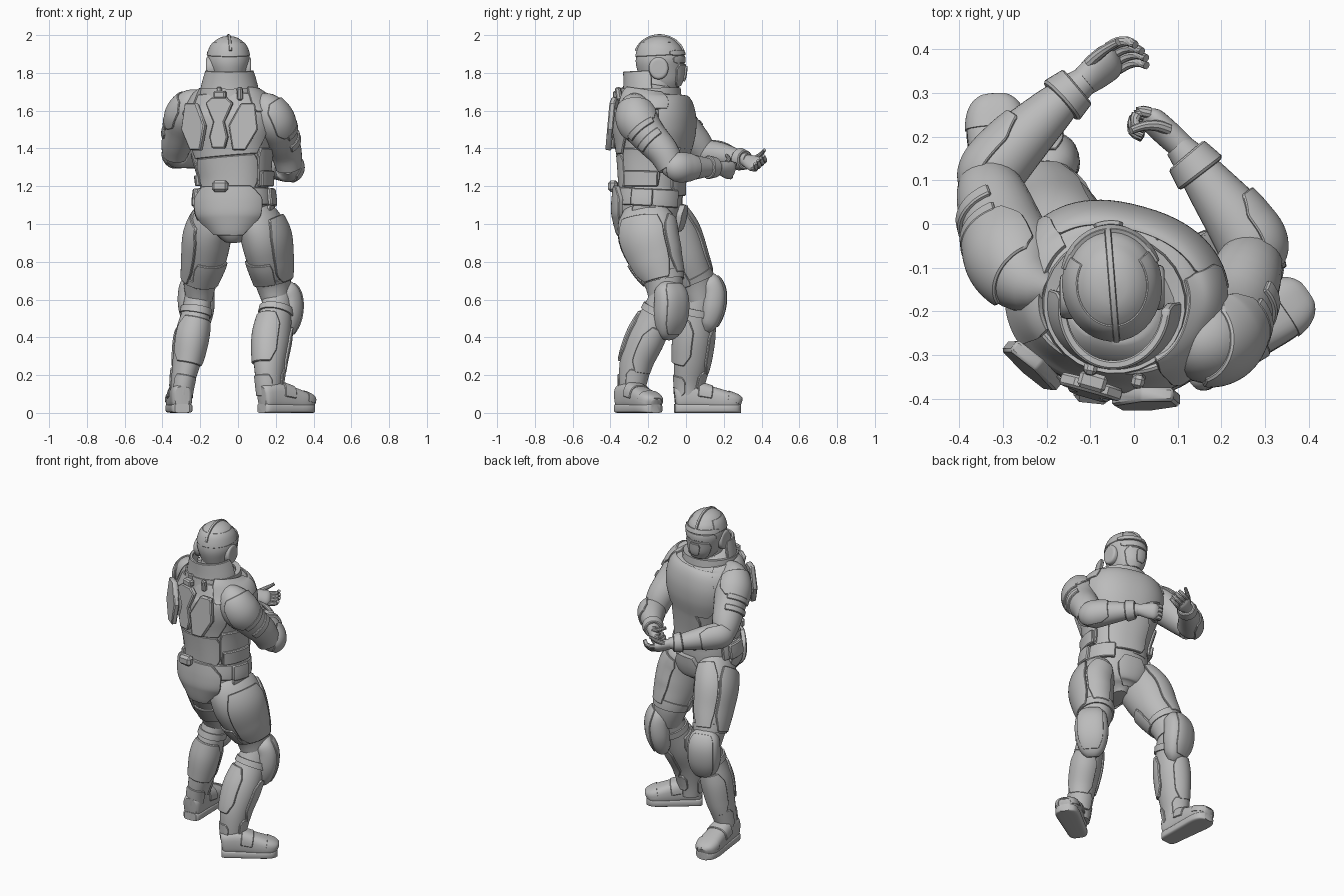
import bpy, bmesh, math
from mathutils import Vector, Matrix

cube = bpy.data.objects.get("Cube")
if cube:
    bpy.data.objects.remove(cube)

grey = bpy.data.materials.new("armour_grey")
grey.use_nodes = True
grey.diffuse_color = (0.5, 0.5, 0.5, 1)
grey.node_tree.nodes["Principled BSDF"].inputs["Base Color"].default_value = (0.5, 0.5, 0.5, 1)
parts = []


def finish(name, bm, thick=0, bevel=0):
    """Turn a bmesh into a named object with optional thickness and bevel."""
    mesh = bpy.data.meshes.new(name)
    bm.to_mesh(mesh)
    bm.free()
    mesh.materials.append(grey)
    obj = bpy.data.objects.new(name, mesh)
    bpy.context.collection.objects.link(obj)
    if thick:
        mod = obj.modifiers.new("thickness", "SOLIDIFY")
        mod.thickness, mod.offset = thick, -1
    if bevel:
        mod = obj.modifiers.new("bevel", "BEVEL")
        mod.width, mod.segments, mod.limit_method = bevel, 1, "ANGLE"
        mod.angle_limit = math.radians(50)
    parts.append(obj)


def sample(path, t):
    """Smooth point on a path of (x, y, z, half width, half depth)."""
    f = min(max(t, 0), 1) * (len(path) - 1)
    i = min(int(f), len(path) - 2)
    u = f - i
    a, b, c, d = (path[min(max(k, 0), len(path) - 1)] for k in range(i - 1, i + 3))
    return [0.5 * (2 * q + (r - p) * u + (2 * p - 5 * q + 4 * r - s) * u * u
                   + (3 * q - p - 3 * r + s) * u ** 3) for p, q, r, s in zip(a, b, c, d)]


def loft(name, path, fwd, span=(0, 1), arc=(0, 360), grow=0.0, thick=0.0, cut=0.0,
         power=2.0, rows=20, cols=28, bevel=0.0):
    """Skin a path with ellipses; with an arc it becomes a plate with cut corners."""
    bm = bmesh.new()
    rings = []
    a0, a1 = arc
    closed = a1 - a0 >= 360
    for i in range(rows + 1):
        k = i / rows
        t = span[0] + (span[1] - span[0]) * k
        x, y, z, rs, rf = sample(path, t)
        d = Vector(sample(path, t + .02)[:3]) - Vector(sample(path, t - .02)[:3])
        d.normalize()
        f = Vector(fwd)
        f = (f - d * f.dot(d)).normalized()
        s = f.cross(d)
        edge = max(0, 1 - min(k, 1 - k) / 0.22) * cut * (a1 - a0) / 2
        ring = []
        for j in range(cols if closed else cols + 1):
            ang = math.radians(a0 + edge + (a1 - a0 - 2 * edge) * j / cols)
            c, n = math.cos(ang), math.sin(ang)
            c = math.copysign(abs(c) ** (2 / power), c)
            n = math.copysign(abs(n) ** (2 / power), n)
            rim = s * c * (max(rs, .002) + grow) + f * n * (max(rf, .002) + grow)
            ring.append(bm.verts.new(Vector((x, y, z)) + rim))
        rings.append(ring)
    for low, high in zip(rings, rings[1:]):
        for j in range(cols):
            m = (j + 1) % len(low)
            bm.faces.new((low[j], low[m], high[m], high[j]))
    if closed and not thick:
        bm.faces.new(rings[0][::-1])
        bm.faces.new(rings[-1])
    finish(name, bm, thick, bevel)


def panel(name, centre, outline, yaw, thick, tilt=0, bevel=.006):
    """Flat plate: outline in (across, up), turned about the vertical."""
    bm = bmesh.new()
    face = bm.faces.new([bm.verts.new((u, -thick / 2, v)) for u, v in outline])
    out = bmesh.ops.extrude_face_region(bm, geom=[face])["geom"]
    bmesh.ops.translate(bm, vec=(0, thick, 0), verts=[g for g in out if isinstance(g, bmesh.types.BMVert)])
    bmesh.ops.recalc_face_normals(bm, faces=bm.faces)
    spin = Matrix.Rotation(math.radians(yaw), 4, "Z") @ Matrix.Rotation(math.radians(tilt), 4, "X")
    bm.transform(Matrix.Translation(centre) @ spin)
    finish(name, bm, 0, bevel)


def block(name, centre, size, yaw=0, tilt=0, bevel=.008):
    w, h = size[0] / 2, size[2] / 2
    panel(name, centre, [(-w, -h), (w, -h), (w, h), (-w, h)], yaw, size[1], tilt, bevel)


# Torso
chest_fwd = (.27, .96, 0)
torso = [(-.02, -.18, 1.14, .175, .16), (-.02, -.18, 1.25, .18, .165), (-.03, -.175, 1.38, .205, .18),
         (-.035, -.17, 1.5, .235, .2), (-.04, -.17, 1.6, .232, .193), (-.045, -.178, 1.68, .185, .15),
         (-.045, -.17, 1.74, .1, .1)]
loft("torso", torso, chest_fwd, power=2.3, rows=30, cols=40)
loft("chest_plate", torso, chest_fwd, (.36, .82), (22, 158), .016, .03, .3, 2.3, bevel=.005)
loft("abdomen_plate", torso, chest_fwd, (.02, .37), (55, 125), .014, .025, .3, 2.3, bevel=.005)
loft("back_plate", torso, chest_fwd, (.3, .85), (205, 335), .012, .025, .2, 2.3, bevel=.005)
loft("lower_back_plate", torso, chest_fwd, (.08, .3), (215, 325), .012, .02, .15, 2.3, bevel=.004)
for side, low, high in (("left", -35, 28), ("right", 152, 215)):
    loft(side + "_rib_plate", torso, chest_fwd, (.1, .34), (low, high), .014, .025, .1, 2.3, bevel=.005)
    loft(side + "_shoulder_strap", torso, chest_fwd, (.66, .9), (low - 12, high + 12), .022, .03, .1, 2.3, bevel=.005)
    loft(side + "_rib_pouch", torso, chest_fwd, (.1, .19), (low + 5, high - 5), .03, .03, 0, 2.3, 4, 10, bevel=.005)

# Collar and neck
collar = [(-.045, -.185, 1.62, .16, .155), (-.045, -.185, 1.72, .148, .143), (-.045, -.19, 1.815, .122, .138)]
loft("collar_back", collar, (.1, 1, 0), (0, 1), (172, 368), .005, .02, .06, bevel=.004)
loft("collar_ring", collar, (.1, 1, 0), (.1, .5), (0, 360), .014, .03)
loft("neck", [(-.045, -.17, 1.62, .1, .1), (-.045, -.15, 1.8, .08, .085)], chest_fwd, rows=4)
for k in (-1, 1):
    block("collar_clip", (-.045 + k * .055, -.345 - k * .012, 1.69), (.03, .03, .07), -12, k * 8)
    block("chest_clip", (.005 + k * .05, -.015 - k * .012, 1.65), (.018, .03, .06), -15, 25)

# Helmet
head_fwd = (-.08, 1, 0)
head = [(-.045, -.11, 1.7, .05, .07), (-.045, -.12, 1.75, .08, .105), (-.048, -.13, 1.81, .1, .122),
        (-.05, -.137, 1.87, .113, .13), (-.05, -.14, 1.93, .1, .115), (-.05, -.14, 1.967, .074, .086),
        (-.05, -.14, 1.988, .042, .05), (-.05, -.14, 1.996, .004, .004)]
loft("helmet", head, head_fwd, rows=35, cols=40)
loft("helmet_shell", head, head_fwd, (.48, .7), (-215, 35), .004, .012, 0, bevel=.002)
loft("visor", head, head_fwd, (.35, .46), (28, 152), .004, .012, .15, bevel=.003)
loft("brow_ridge", head, head_fwd, (.47, .54), (20, 160), .01, .02, .2, bevel=.004)
loft("jaw_mask", head, head_fwd, (.04, .33), (35, 145), .008, .015, .2, bevel=.004)
loft("breather", head, head_fwd, (.1, .3), (72, 108), .018, .02, .3, bevel=.004)
crest = []
for i in range(9):
    turn = math.radians(15 + i * 18)
    reach = math.cos(turn) * .128
    crest.append((-.05 - reach * .08, -.14 + reach, 1.87 + math.sin(turn) * .121, .014, .008))
loft("helmet_crest", crest, (1, .08, 0), power=4, cols=12)
for k in (-1, 1):
    ear = [(-.05 + k * r, -.155 + k * .01, 1.825, w, w * 1.15) for r, w in
           ((.07, .05), (.105, .052), (.118, .045), (.12, .03))]
    loft("ear_cup", ear, (0, 0, 1), rows=9)

# Back unit
wing = [(-.055, -.13), (.015, -.13), (.08, -.02), (.065, .12), (-.01, .12), (-.075, .0)]
panel("left_back_fin", (.025, -.4, 1.52), wing, 0, .032, -5)
panel("right_back_fin", (-.23, -.325, 1.52), [(-u, v) for u, v in wing], -38, .032, -5)
panel("spine_plate", (-.1, -.378, 1.52), [(-.035, -.12), (.035, -.12), (.05, -.06), (.03, .02), (.075, .12),
      (.04, .15), (-.04, .15), (-.075, .12), (-.03, .02), (-.05, -.06)], -16, .03, -3)
block("spine_clip", (-.095, -.36, 1.685), (.065, .04, .04), -16)

# Pelvis, belt and guards
hips = [(-.02, -.19, .91, .05, .09), (-.02, -.195, .96, .11, .135), (-.02, -.19, 1.03, .175, .16),
        (-.02, -.185, 1.11, .19, .165), (-.02, -.18, 1.2, .18, .16)]
hip_fwd = (.15, 1, 0)
loft("pelvis", hips, hip_fwd, power=2.2)
loft("belt", hips, hip_fwd, (.7, .95), (-200, 62), .018, .03, 0, 2.2, 6, 48, bevel=.005)
loft("rear_guard", hips, hip_fwd, (.2, .97), (213, 317), .044, .03, .35, 2.2, bevel=.007)
loft("front_guard", hips, hip_fwd, (.06, .75), (68, 112), .03, .03, .4, 2.2, bevel=.006)
block("rear_buckle", (-.095, -.385, 1.2), (.085, .05, .06), -6, 0, .014)
for low in (-22, 172):
    loft("hip_pouch", hips, hip_fwd, (.7, .95), (low, low + 32), .036, .03, .05, 2.2, 6, 10, bevel=.006)
    loft("hip_guard", hips, hip_fwd, (.45, .72), (low + 2, low + 40), .025, .02, .2, 2.2, 8, 10, bevel=.004)


def flip(side, low, high):
    return (low, high) if side == "left" else (180 - high, 180 - low)


def boot(side, heel, toe):
    """Boot foot with sole, strap and toe cap from heel to toe."""
    run = [(0, .082, .038, .055), (.06, .084, .054, .068), (.3, .088, .059, .074), (.55, .076, .064, .064),
           (.8, .062, .068, .052), (.94, .052, .055, .042), (1, .045, .028, .028)]
    at = lambda f: Vector(heel).lerp(Vector(toe), f)
    body = [(*at(f), z, w, h) for f, z, w, h in run]
    loft(side + "_boot", body, (0, 0, 1), power=2.8, rows=24)
    sole = [(*at(f), .024, w + .001, .024) for f, z, w, h in run]
    loft(side + "_sole", sole, (0, 0, 1), power=5, rows=24)
    loft(side + "_toe_cap", body, (0, 0, 1), (.66, .95), (0, 180), .004, .012, 0, 2.8)
    loft(side + "_boot_strap", body, (0, 0, 1), (.36, .5), (0, 180), .006, .015, 0, 2.8, 4, bevel=.004)


def leg(side, thigh, shin, fwd, knee_fwd, knee, heel, toe):
    loft(side + "_thigh", thigh, fwd)
    loft(side + "_shin", shin, knee_fwd)
    # Thigh guards and leg band
    loft(side + "_thigh_front_plate", thigh, fwd, (.22, .75), flip(side, 55, 125), .012, .02, .25, bevel=.005)
    loft(side + "_thigh_outer_plate", thigh, fwd, (.2, .72), flip(side, -48, 50), .014, .025, .25, bevel=.005)
    loft(side + "_thigh_rear_plate", thigh, fwd, (.18, .42), flip(side, 200, 305), .01, .02, .1, bevel=.004)
    loft(side + "_thigh_band", thigh, fwd, (.19, .25), (0, 360), .008, .015, rows=4)
    # Knee pad
    pad = [(knee[0] + knee_fwd[0] * o, knee[1] + knee_fwd[1] * o, knee[2] + h, w, w * .72) for h, o, w in
           ((-.165, -.015, .035), (-.13, .0, .07), (-.05, .02, .095), (.04, .025, .096), (.1, .0, .08), (.13, -.02, .035))]
    loft(side + "_knee_pad", pad, knee_fwd, power=2.4)
    loft(side + "_knee_cap", pad, knee_fwd, (.2, .8), (45, 135), .006, .015, .3, 2.4, bevel=.004)
    loft(side + "_knee_band", shin, knee_fwd, (.8, .86), (0, 360), .01, .02, rows=4)
    # Shin and calf guards
    loft(side + "_shin_plate", shin, knee_fwd, (.3, .72), (35, 145), .012, .02, .3, bevel=.005)
    loft(side + "_calf_plate", shin, knee_fwd, (.36, .76), (195, 345), .012, .02, .25, bevel=.005)
    loft(side + "_ankle_guard", shin, knee_fwd, (.12, .32), (20, 160), .01, .02, .2, bevel=.004)
    loft(side + "_heel_guard", shin, knee_fwd, (.06, .26), (205, 335), .006, .015, .2, bevel=.004)
    boot(side, heel, toe)


leg("left",
    [(.205, -.115, .58, .07, .08), (.185, -.12, .7, .095, .107), (.165, -.165, .82, .113, .143),
     (.14, -.205, .94, .122, .16), (.1, -.21, 1.04, .1, .145), (.06, -.2, 1.1, .06, .08)],
    [(.165, -.29, .07, .056, .062), (.165, -.287, .16, .066, .074), (.168, -.265, .28, .079, .09),
     (.18, -.215, .4, .087, .102), (.2, -.155, .52, .077, .09), (.21, -.115, .62, .072, .08)],
    (.4, .9, 0), (.75, .66, 0), (.235, -.095, .56), (.125, -.345), (.39, -.16))
leg("right",
    [(-.205, .075, .6, .07, .075), (-.2, .045, .7, .09, .1), (-.175, -.015, .82, .113, .128),
     (-.155, -.075, .94, .12, .145), (-.12, -.14, 1.04, .1, .13), (-.1, -.17, 1.1, .06, .08)],
    [(-.3, .01, .07, .054, .064), (-.293, .015, .16, .06, .078), (-.27, .03, .28, .075, .096),
     (-.25, .042, .4, .085, .103), (-.225, .06, .52, .075, .09), (-.21, .08, .62, .07, .08)],
    (-.2, .98, 0), (-.25, .97, 0), (-.215, .112, .6), (-.295, -.06), (-.32, .29))


def hand(side, wrist, along, palm, curl, thumb):
    """Palm, four jointed fingers and a thumb."""
    x, n = Vector(along).normalized(), Vector(palm).normalized()
    w = n.cross(x)
    wrist = Vector(wrist)
    loft(side + "_palm", [(*(wrist + x * d), r, h) for d, r, h in
         ((-.03, .03, .027), (.0, .036, .03), (.04, .045, .03), (.08, .047, .027), (.1, .03, .012))], n, rows=12)
    chains = [(side + "_finger", wrist + x * .088 + w * (k - 1.5) * .023, x, curl, .032 - abs(k - 1.4) * .003)
              for k in range(4)]
    chains.append((side + "_thumb", wrist + x * .03 + w * thumb * .035,
                   (x + w * thumb * .5 + n * .4).normalized(), curl * .3, .03))
    for name, pos, way, bend, step in chains:
        path = [(*pos, .013, .013)]
        for j in range(3):
            turn = math.radians(bend) * (j + .5)
            pos = pos + (way * math.cos(turn) + n * math.sin(turn)) * step
            path.append((*pos, .013 - .002 * j, .013 - .002 * j))
        loft(name, path, w.cross(way) + w * .1, rows=9, cols=10)


def arm(side, upper, fore, fwd):
    upper = [(*p, p[-1]) for p in upper]
    fore = [(*p, p[-1]) for p in fore]
    loft(side + "_upper_arm", upper, fwd)
    loft(side + "_forearm", fore, (0, 0, 1))
    # Shoulder cap, sleeve bands, elbow guard and cuff
    loft(side + "_shoulder_cap", upper, fwd, (.46, .78), flip(side, -80, 80), .008, .02, .25, bevel=.005)
    for t in (.3, .42):
        loft(side + "_arm_band", upper, fwd, (t, t + .06), flip(side, -50, 50), .01, .02, 0, rows=4, bevel=.004)
    loft(side + "_elbow_guard", fore, (0, 0, 1), (.1, .5), flip(side, 110, 250), .008, .015, .3, bevel=.004)
    loft(side + "_cuff", fore, (0, 0, 1), (.7, .86), (0, 360), .014, .025, rows=4, bevel=.005)


arm("left",
    [(.27, -.08, 1.3, .07), (.255, -.12, 1.38, .083), (.222, -.2, 1.47, .095), (.185, -.255, 1.55, .108),
     (.14, -.265, 1.625, .086), (.1, -.25, 1.67, .03)],
    [(.265, -.12, 1.3, .035), (.272, -.06, 1.3, .075), (.24, .0, 1.3, .074), (.18, .08, 1.3, .058),
     (.13, .145, 1.3, .042), (.1, .18, 1.3, .032)], (.3, .95, 0))
arm("right",
    [(-.335, .1, 1.36, .065), (-.325, .06, 1.42, .082), (-.3, -.01, 1.5, .093), (-.275, -.08, 1.58, .103),
     (-.24, -.13, 1.645, .078), (-.19, -.15, 1.685, .03)],
    [(-.34, .05, 1.37, .035), (-.33, .105, 1.37, .07), (-.28, .17, 1.365, .07), (-.2, .25, 1.35, .055),
     (-.14, .305, 1.34, .04), (-.11, .33, 1.34, .032)], (.2, .95, 0))
hand("left", (.1, .185, 1.295), (-.75, .68, -.15), (-.68, -.75, .3), 75, -1)
hand("right", (-.115, .325, 1.335), (.75, .6, -.25), (.45, -.45, .75), 30, 1)

# Apply modifiers and shade
bpy.ops.object.select_all(action="DESELECT")
for obj in parts:
    obj.select_set(True)
bpy.context.view_layer.objects.active = parts[0]
bpy.ops.object.convert(target="MESH")
bpy.ops.object.shade_smooth_by_angle(angle=math.radians(35))
